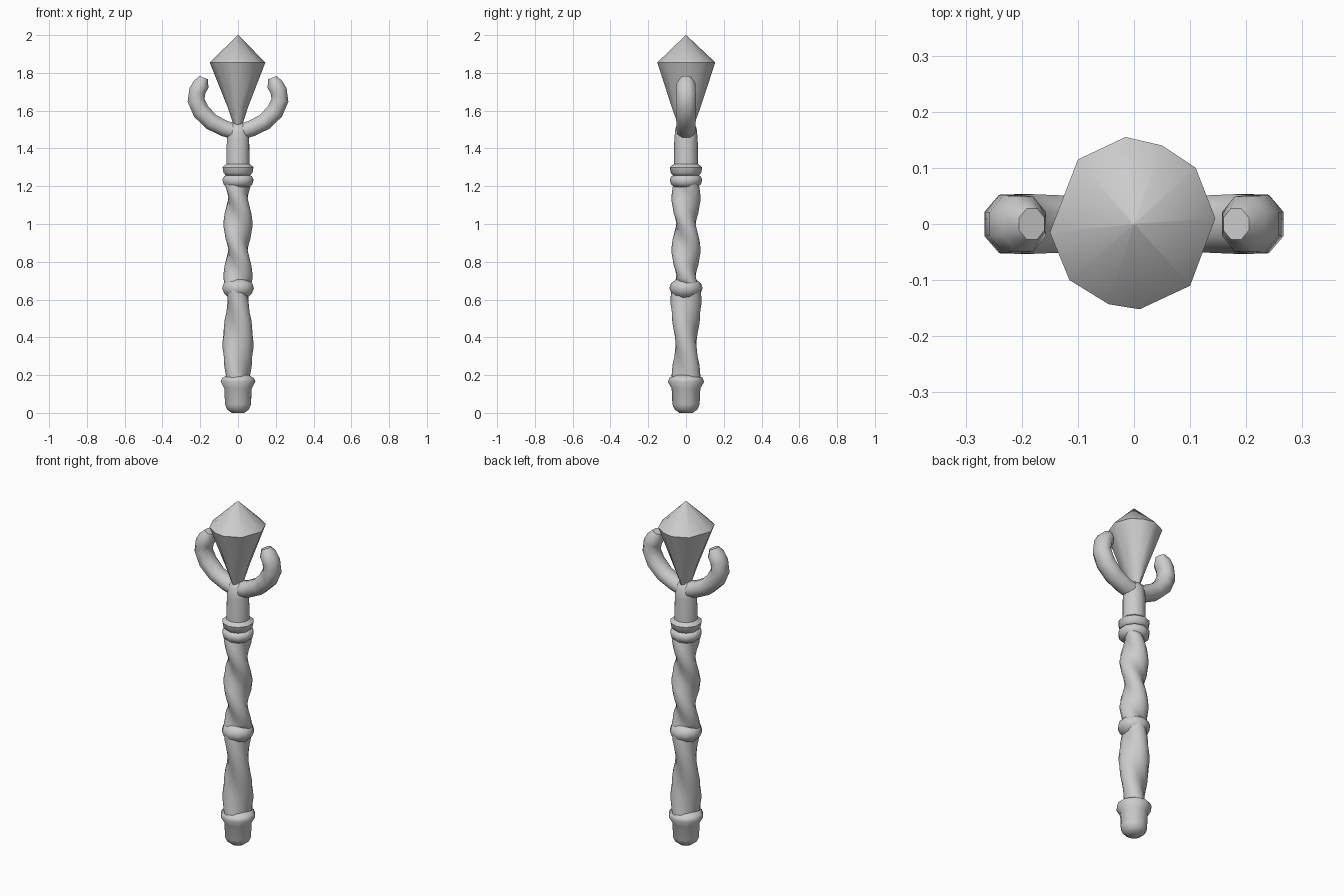
import bpy, bmesh
from math import sin, cos, pi, radians
from mathutils import Vector

cube = bpy.data.objects.get("Cube")
if cube:
    bpy.data.objects.remove(cube)

grey = bpy.data.materials.new("stone grey")
grey.use_nodes = True
grey.diffuse_color = (0.6, 0.6, 0.6, 1)
grey.node_tree.nodes["Principled BSDF"].inputs["Base Color"].default_value = (0.6, 0.6, 0.6, 1)


def loft(name, rings, angle=50):
    """Skin a list of equal point rings and cap both ends."""
    bm = bmesh.new()
    loops = [[bm.verts.new(p) for p in ring] for ring in rings]
    n = len(loops[0])
    for a, b in zip(loops, loops[1:]):
        for i in range(n):
            j = (i + 1) % n
            bm.faces.new((a[i], a[j], b[j], b[i]))
    bm.faces.new(loops[0][::-1])
    bm.faces.new(loops[-1])
    bmesh.ops.recalc_face_normals(bm, faces=bm.faces)
    mesh = bpy.data.meshes.new(name)
    bm.to_mesh(mesh)
    bm.free()
    obj = bpy.data.objects.new(name, mesh)
    bpy.context.collection.objects.link(obj)
    mesh.materials.append(grey)
    bpy.ops.object.select_all(action='DESELECT')
    obj.select_set(True)
    bpy.context.view_layer.objects.active = obj
    bpy.ops.object.shade_smooth_by_angle(angle=radians(angle))
    return obj


def turned(name, profile, sides=10, phase=0.3, angle=50):
    """Lathe a (radius, height) profile."""
    return loft(name, [[(r * cos(phase + 2 * pi * i / sides), r * sin(phase + 2 * pi * i / sides), z)
                        for i in range(sides)] for r, z in profile], angle)


def twisted(name, z0, z1, turn, start, wide, narrow, steps=12, sides=12):
    """Two-lobed section that rotates as it climbs."""
    rings = []
    for s in range(steps + 1):
        t = s / steps
        spin = start + turn * t
        ring = []
        for i in range(sides):
            a = 2 * pi * i / sides
            r = narrow + (wide - narrow) * cos(a) ** 2
            ring.append((r * cos(a + spin), r * sin(a + spin), z0 + (z1 - z0) * t))
        rings.append(ring)
    return loft(name, rings, 80)


# Handle: pommel, twisted grips and collars
turned("pommel", [(0.035, 0), (0.06, 0.018), (0.072, 0.045), (0.076, 0.13),
                  (0.096, 0.165), (0.088, 0.185), (0.06, 0.2)])
twisted("lower_grip", 0.18, 0.65, -pi, radians(70), 0.082, 0.054)
turned("middle_collar", [(0.055, 0.61), (0.078, 0.635), (0.088, 0.66), (0.08, 0.685), (0.055, 0.705)])
twisted("upper_grip", 0.68, 1.23, -2 * pi, radians(30), 0.078, 0.05, 16)
turned("lower_neck_ring", [(0.06, 1.195), (0.08, 1.21), (0.086, 1.235), (0.078, 1.252), (0.06, 1.26)])
turned("upper_neck_ring", [(0.065, 1.255), (0.08, 1.27), (0.086, 1.3), (0.072, 1.312), (0.06, 1.32)])
turned("neck", [(0.064, 1.3), (0.062, 1.45), (0.056, 1.51), (0.035, 1.535)], 10, 0.3, 60)

# Curved prongs, one profile mirrored left and right
path = [Vector((x, 0, z)) for x, z in
        [(0, 1.485), (0.07, 1.505), (0.14, 1.54), (0.195, 1.595),
         (0.222, 1.655), (0.215, 1.705), (0.195, 1.74), (0.182, 1.775)]]
radii = [0.045, 0.046, 0.048, 0.05, 0.049, 0.048, 0.046, 0.026]
for side, name in ((1, "left_prong"), (-1, "right_prong")):
    rings = []
    for k, (p, r) in enumerate(zip(path, radii)):
        ahead = path[min(k + 1, len(path) - 1)] - path[max(k - 1, 0)]
        normal = Vector((-ahead.z, 0, ahead.x)).normalized()
        ring = []
        for i in range(8):
            a = 2 * pi * (i + 0.5) / 8
            q = p + normal * (r * cos(a)) + Vector((0, 1.15 * r * sin(a), 0))
            ring.append((side * q.x, q.y, q.z))
        rings.append(ring)
    loft(name, rings, 60)

# Faceted crystal with a slightly uneven outline
outline = [(0.145, 0.01), (0.11, 0.1), (0.05, 0.14), (-0.015, 0.155), (-0.1, 0.115),
           (-0.15, -0.015), (-0.115, -0.1), (-0.045, -0.143), (0.01, -0.152), (0.1, -0.11)]
levels = [(0.16, 0.28, 1.525), (0.37, 0.5, 1.62), (1, 1, 1.855), (0.01, 0.01, 2.0)]
loft("crystal", [[(x * sx, y * sy, z) for x, y in outline] for sx, sy, z in levels], 50)
